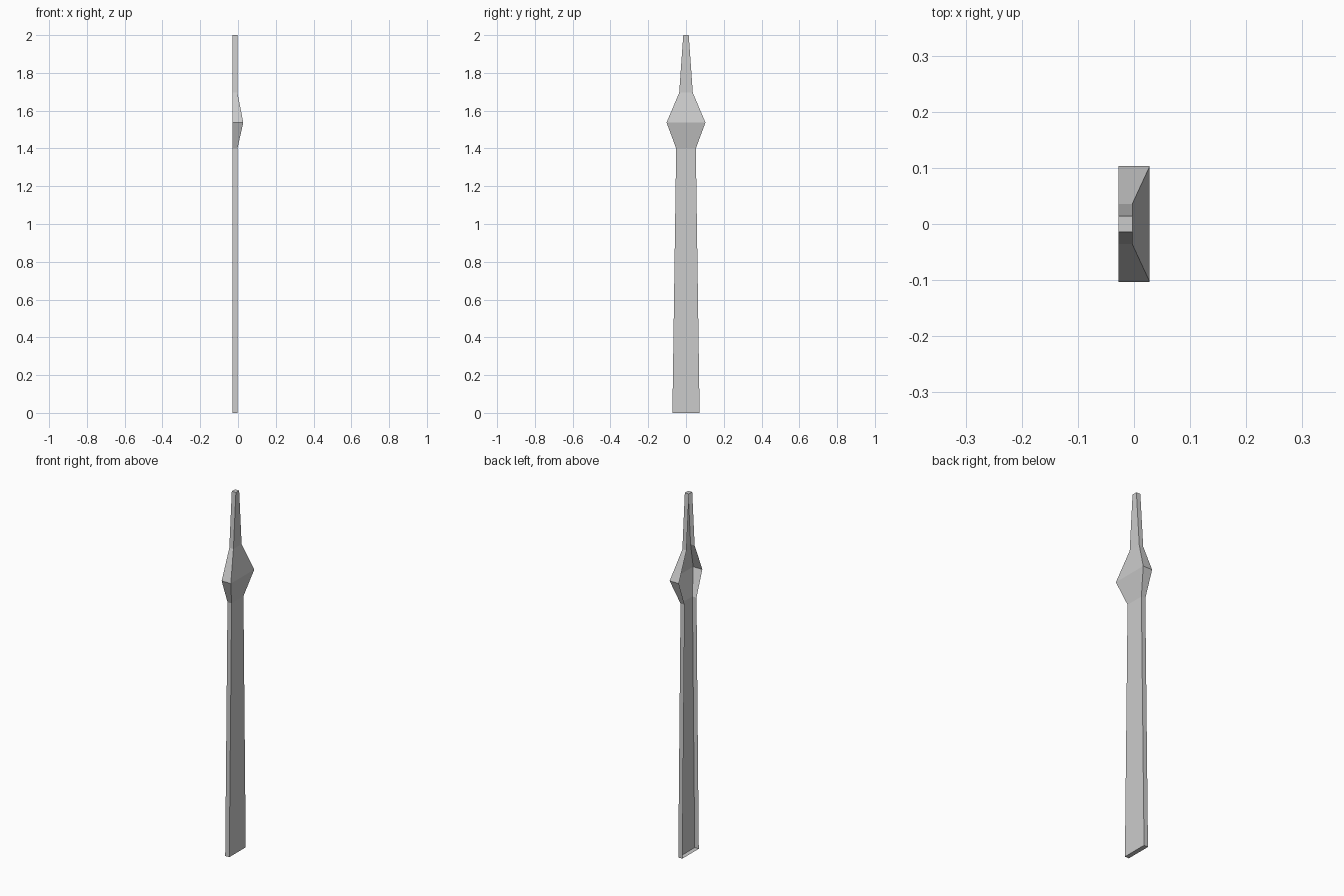
import bpy, bmesh

if "Cube" in bpy.data.objects:
    bpy.data.objects.remove(bpy.data.objects["Cube"])

BACK = -0.028
# (height, half width, front x) of each cross-section
SECTIONS = [
    (0.0, 0.072, -0.003),
    (1.40, 0.052, -0.003),
    (1.537, 0.103, 0.028),
    (1.695, 0.036, -0.003),
    (2.0, 0.0145, -0.003),
]

# tapered slat with a flared knot, hollow and open on its back (-x) side
bm = bmesh.new()
rings = [[bm.verts.new(p) for p in
          ((BACK, -w, z), (x, -w, z), (x, w, z), (BACK, w, z))]
         for z, w, x in SECTIONS]
for low, high in zip(rings, rings[1:]):
    for i in range(3):
        bm.faces.new((low[i], low[i + 1], high[i + 1], high[i]))

# end caps
bm.faces.new(rings[0][::-1])
bm.faces.new(rings[-1])

mesh = bpy.data.meshes.new("fence_slat")
bm.to_mesh(mesh)
bm.free()
bpy.context.collection.objects.link(bpy.data.objects.new("fence_slat", mesh))
